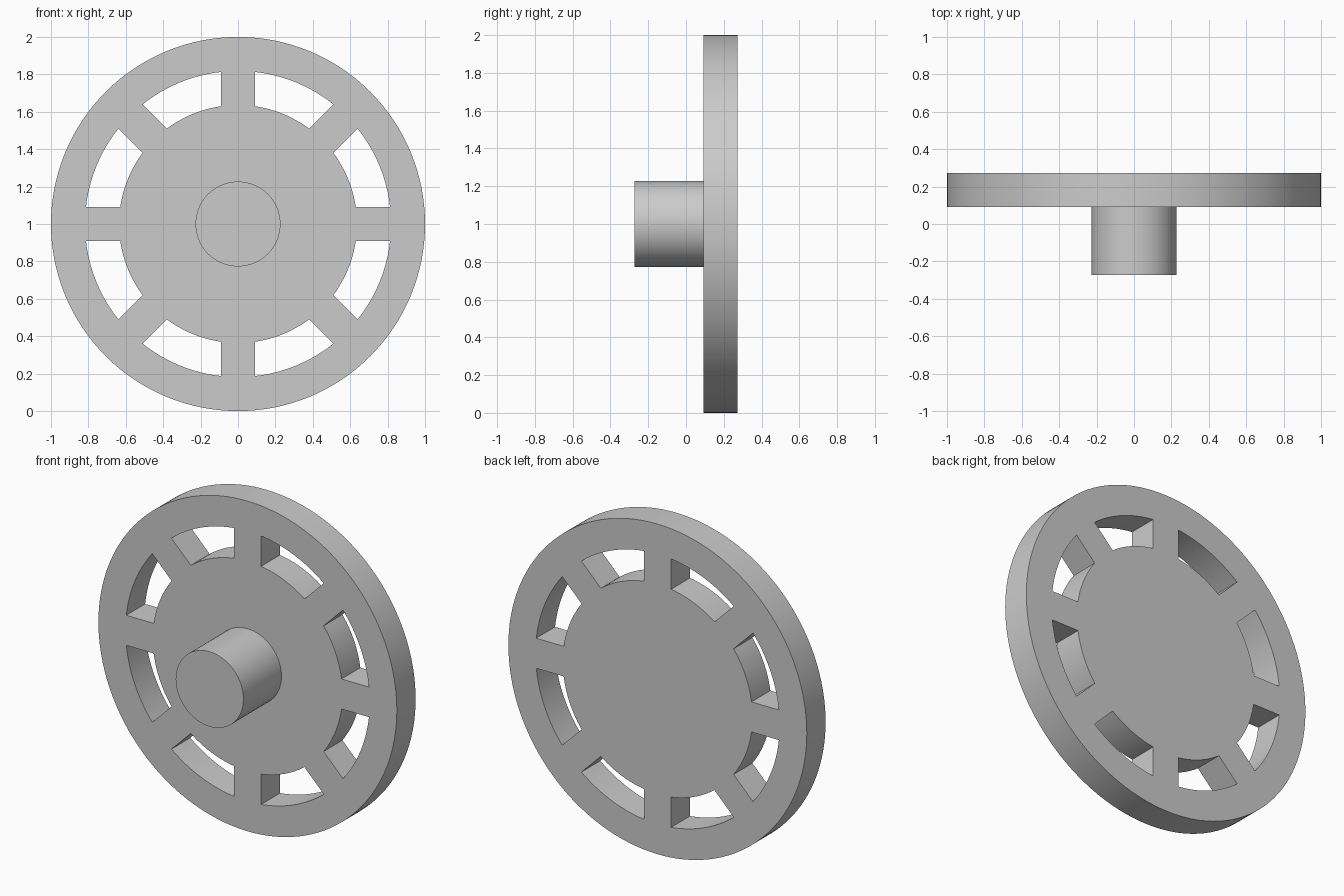
import bpy, bmesh, math
from mathutils import Matrix

cube = bpy.data.objects.get("Cube")
if cube:
    bpy.data.objects.remove(cube)

RIM, SLOT_OUT, SLOT_IN, HUB = 1.0, 0.818, 0.636, 0.227
FRONT, DISC_FRONT, BACK = -0.272, 0.092, 0.272
HALF_SPOKE = 0.091
SPOKES, ARC_STEPS, SPOKE_STEPS = 8, 12, 4

grey = bpy.data.materials.new("light grey")
grey.use_nodes = True
colour = (0.6, 0.6, 0.6, 1)
grey.diffuse_color = colour
grey.node_tree.nodes["Principled BSDF"].inputs["Base Color"].default_value = colour


def finish(bm, name):
    bmesh.ops.recalc_face_normals(bm, faces=bm.faces)
    mesh = bpy.data.meshes.new(name)
    bm.to_mesh(mesh)
    bm.free()
    mesh.materials.append(grey)
    obj = bpy.data.objects.new(name, mesh)
    bpy.context.collection.objects.link(obj)
    bpy.ops.object.select_all(action='DESELECT')
    obj.select_set(True)
    bpy.context.view_layer.objects.active = obj
    bpy.ops.object.shade_smooth_by_angle(angle=math.radians(30))
    return obj


def ring(bm, radius):
    """Circle of vertices whose steps line up with the parallel spoke sides."""
    sector = 2 * math.pi / SPOKES
    half = math.asin(HALF_SPOKE / radius)
    verts = []
    for s in range(SPOKES):
        angles = [-half + 2 * half * i / SPOKE_STEPS for i in range(SPOKE_STEPS)]
        angles += [half + (sector - 2 * half) * i / ARC_STEPS for i in range(ARC_STEPS)]
        for a in angles:
            a += s * sector
            verts.append(bm.verts.new((radius * math.cos(a), DISC_FRONT,
                                       1 + radius * math.sin(a))))
    return verts


# Wheel disc: solid centre, spokes between the slots, outer rim
bm = bmesh.new()
inner, middle, outer = [ring(bm, r) for r in (SLOT_IN, SLOT_OUT, RIM)]
bm.faces.new(inner)
count = len(inner)
for i in range(count):
    j = (i + 1) % count
    bm.faces.new((middle[i], middle[j], outer[j], outer[i]))
    if i % (SPOKE_STEPS + ARC_STEPS) < SPOKE_STEPS:
        bm.faces.new((inner[i], inner[j], middle[j], middle[i]))
bmesh.ops.recalc_face_normals(bm, faces=bm.faces)
front_faces = list(bm.faces)
result = bmesh.ops.extrude_face_region(bm, geom=front_faces, use_keep_orig=True)
moved = [g for g in result["geom"] if isinstance(g, bmesh.types.BMVert)]
bmesh.ops.translate(bm, verts=moved, vec=(0, BACK - DISC_FRONT, 0))
finish(bm, "wheel_disc")

# Axle stub on the front, seated slightly into the disc
bm = bmesh.new()
end = DISC_FRONT + 0.02
place = Matrix.Translation((0, (FRONT + end) / 2, 1)) @ Matrix.Rotation(math.pi / 2, 4, 'X')
bmesh.ops.create_cone(bm, cap_ends=True, segments=64, radius1=HUB, radius2=HUB,
                      depth=end - FRONT, matrix=place)
finish(bm, "axle_stub")
